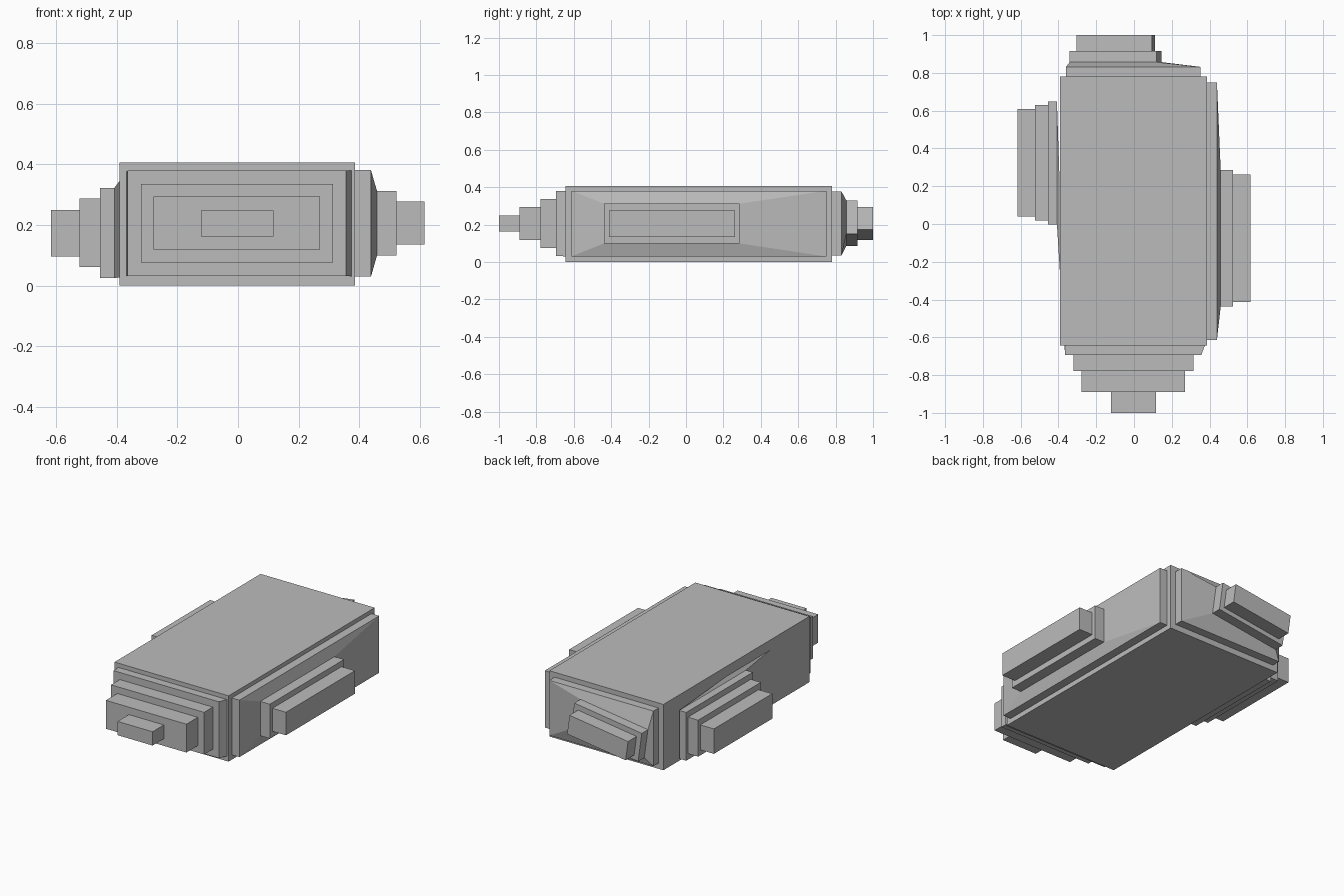
import bpy
import bmesh
from math import cos, sin
from mathutils import Vector

cube = bpy.data.objects.get("Cube")
if cube:
    bpy.data.objects.remove(cube, do_unlink=True)

grey = bpy.data.materials.new("plain grey")
grey.use_nodes = True
grey.diffuse_color = (0.5, 0.5, 0.5, 1)
grey.node_tree.nodes["Principled BSDF"].inputs["Base Color"].default_value = grey.diffuse_color


def extrude_to(bm, face, axis, across, depth, rect, tilt):
    """Extrude a face and move its corners onto a (tilted) rectangle at a depth."""
    face = bmesh.ops.extrude_discrete_faces(bm, faces=[face])["faces"][0]
    middle = face.calc_center_median()
    u0, u1, z0, z1 = rect
    for v in face.verts:
        du = (u1 - u0) / 2 * (1 if v.co[across] > middle[across] else -1)
        dz = (z1 - z0) / 2 * (1 if v.co.z > middle.z else -1)
        v.co[axis] = depth
        v.co[across] = (u0 + u1) / 2 + du * cos(tilt) - dz * sin(tilt)
        v.co.z = (z0 + z1) / 2 + du * sin(tilt) + dz * cos(tilt)
    return face


def stepped_side(bm, direction, steps):
    """Grow a stack of blocks from one side: (rectangle, start, end, tilt)."""
    bm.normal_update()
    face = max(bm.faces, key=lambda f: f.normal.dot(Vector(direction)))
    axis = 0 if direction[0] else 1
    for rect, start, end, tilt in steps:
        for depth in (start, end):
            face = extrude_to(bm, face, axis, 1 - axis, depth, rect, tilt)


# Main block
low, high = Vector((-0.392, -0.644, 0)), Vector((0.387, 0.78, 0.406))
bm = bmesh.new()
bmesh.ops.create_cube(bm, size=1)
for v in bm.verts:
    v.co = Vector([high[i] if v.co[i] > 0 else low[i] for i in range(3)])
sides = {d: max(bm.faces, key=lambda f: f.normal.dot(Vector(d)))
         for d in ((0, -1, 0), (0, 1, 0), (1, 0, 0), (-1, 0, 0))}

# Front: four shrinking steps
stepped_side(bm, (0, -1, 0), [
    ((-0.365, 0.356, 0.032, 0.38), -0.644, -0.694, 0),
    ((-0.321, 0.314, 0.076, 0.336), -0.694, -0.779, 0),
    ((-0.279, 0.271, 0.119, 0.294), -0.779, -0.89, 0),
    ((-0.122, 0.117, 0.163, 0.248), -0.89, -1.0, 0)])

# Back: a slab, a taper and two tilted blocks
stepped_side(bm, (0, 1, 0), [
    ((-0.36, 0.351, 0.036, 0.376), 0.78, 0.832, 0),
    ((-0.33, 0.135, 0.117, 0.299), 0.857, 0.917, 0.138),
    ((-0.298, 0.105, 0.145, 0.266), 0.917, 1.0, 0.138)])

# Left: a slab, a taper and two blocks
stepped_side(bm, (1, 0, 0), [
    ((-0.613, 0.75, 0.03, 0.381), 0.387, 0.439, 0),
    ((-0.438, 0.286, 0.1, 0.312), 0.459, 0.524, 0),
    ((-0.412, 0.261, 0.135, 0.277), 0.524, 0.616, 0)])

# Right: a long taper and three blocks
stepped_side(bm, (-1, 0, 0), [
    ((-0.002, 0.648, 0.025, 0.323), -0.408, -0.455, 0),
    ((0.018, 0.63, 0.062, 0.287), -0.455, -0.524, 0),
    ((0.04, 0.609, 0.096, 0.25), -0.524, -0.617, 0)])

bmesh.ops.recalc_face_normals(bm, faces=bm.faces)
mesh = bpy.data.meshes.new("stepped_hull")
bm.to_mesh(mesh)
bm.free()
mesh.materials.append(grey)
bpy.context.collection.objects.link(bpy.data.objects.new("stepped_hull", mesh))
